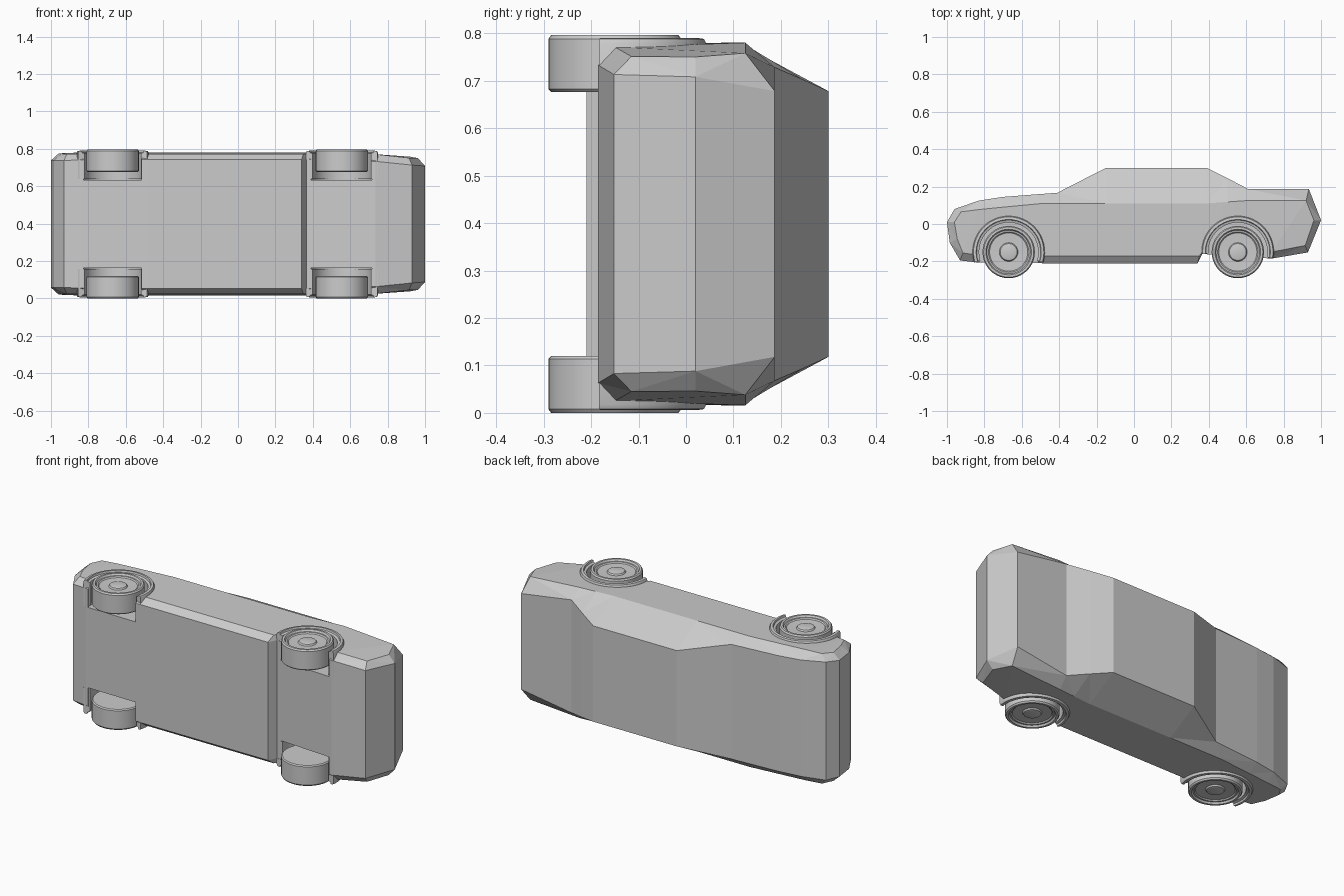
import bpy, bmesh
from math import radians, cos, sin

if "Cube" in bpy.data.objects:
    bpy.data.objects.remove(bpy.data.objects["Cube"])

CZ = 0.398                       # mid-plane of the car, which lies on its side
AXLES = {"front": (-0.67, -17, 197), "rear": (0.555, -10, 183)}
AY = -0.15                       # axle height in profile


def finish(bm, name, smooth=False):
    bmesh.ops.remove_doubles(bm, verts=bm.verts[:], dist=1e-5)
    bmesh.ops.recalc_face_normals(bm, faces=bm.faces[:])
    me = bpy.data.meshes.new(name)
    bm.to_mesh(me)
    bm.free()
    ob = bpy.data.objects.new(name, me)
    bpy.context.collection.objects.link(ob)
    bpy.context.view_layer.objects.active = ob
    if smooth:
        bpy.ops.object.select_all(action='DESELECT')
        ob.select_set(True)
        bpy.ops.object.shade_smooth_by_angle(angle=radians(30))
    return ob


def lathe(name, profile, x, side, a0=0, a1=360, segs=40, closed=False):
    """Turn (radius, offset) points round an axle parallel to z."""
    bm = bmesh.new()
    full = a1 - a0 == 360
    rings = []
    for k in range(segs if full else segs + 1):
        a = radians(a0 + (a1 - a0) * k / segs)
        rings.append([bm.verts.new((x + r * cos(a), AY + r * sin(a), CZ + side * z))
                      for r, z in profile])
    n = len(profile)
    for k in range(segs):
        p, q = rings[k], rings[(k + 1) % len(rings)]
        for i in range(n if closed else n - 1):
            j = (i + 1) % n
            bm.faces.new((p[i], p[j], q[j], q[i]))
    if not full:
        bm.faces.new(rings[0])
        bm.faces.new(rings[-1])
    elif not closed:
        bmesh.ops.contextual_create(bm, geom=[r[0] for r in rings])
        bmesh.ops.contextual_create(bm, geom=[r[-1] for r in rings])
    return finish(bm, name, True)


# Body outline: (x, y, half width) on the outer edge, then on the side panel
nose = ((-1.0, .01, .34), (-.96, .01, .376))
tail = ((1.0, .02, .31), (.962, .02, .352))
upper = [((-.96, .08, .345), (-.925, .065, .38)),
         ((-.83, .125, .34), (-.83, .077, .382)),
         ((-.70, .145, .338), (-.70, .09, .382)),
         ((-.41, .167, .335), (-.49, .11, .382)),
         ((-.15, .30, .28), (-.15, .11, .382)),
         ((.39, .30, .28), (.39, .11, .382)),
         ((.50, .245, .305), (.50, .118, .382)),
         ((.61, .187, .33), (.60, .125, .382)),
         ((.935, .187, .28), (.92, .125, .36))]
lower = [((-.985, -.10, .34), (-.945, -.08, .376)),
         ((-.93, -.195, .34), (-.915, -.155, .374)),
         ((-.84, -.205, .342), (-.84, -.165, .374)),
         ((-.48, -.21, .345), (-.48, -.17, .375)),
         ((-.15, -.21, .345), (-.15, -.17, .375)),
         ((.34, -.21, .345), (.35, -.17, .375)),
         ((.365, -.16, .345), (.365, -.15, .375)),
         ((.735, -.185, .335), (.735, -.15, .373)),
         ((.93, -.152, .315), (.915, -.115, .353))]

bm = bmesh.new()
loop = [nose] + upper + [tail] + lower[::-1]
n = len(loop)
edge, panel = ({s: [bm.verts.new((p[k][0], p[k][1], CZ + s * p[k][2])) for p in loop]
                for s in (1, -1)} for k in (0, 1))
for i in range(n):
    j = (i + 1) % n
    bm.faces.new((edge[1][i], edge[1][j], edge[-1][j], edge[-1][i]))
    for s in (1, -1):
        bm.faces.new((edge[s][i], edge[s][j], panel[s][j], panel[s][i]))
m = len(upper)
for s in (1, -1):
    v = panel[s]
    bm.faces.new((v[0], v[1], v[-1]))
    bm.faces.new((v[m], v[m + 1], v[m + 2]))
    for i in range(1, m):
        bm.faces.new((v[i], v[i + 1], v[n - i - 1], v[n - i]))
bmesh.ops.triangulate(bm, faces=[f for f in bm.faces if len(f.verts) == 4])
body = finish(bm, "car_body")

# Wheel wells cut out of the body
for name, (x, a0, a1) in AXLES.items():
    for s in (1, -1):
        cut = lathe("well_cutter", [(.165, .235), (.165, .5)], x, s)
        cut.hide_render = True
        mod = body.modifiers.new("well", 'BOOLEAN')
        mod.operation = 'DIFFERENCE'
        mod.solver = 'EXACT'
        mod.object = cut
        bpy.context.view_layer.objects.active = body
        bpy.ops.object.modifier_apply(modifier=mod.name)
        bpy.data.objects.remove(cut)

# Arch flares and wheels
flare = [(.193, .24), (.193, .38), (.188, .390), (.174, .392), (.171, .382),
         (.158, .378), (.158, .24)]
wheel = [(.134, .278), (.14, .284), (.14, .39), (.134, .398), (.122, .398),
         (.116, .388), (.108, .388), (.102, .382), (.05, .380),
         (.045, .388), (.036, .391)]
for name, (x, a0, a1) in AXLES.items():
    for s, tag in ((1, "left"), (-1, "right")):
        lathe(f"{name}_{tag}_arch_flare", flare, x, s, a0, a1, 28, True)
        lathe(f"{name}_{tag}_wheel", wheel, x, s)
